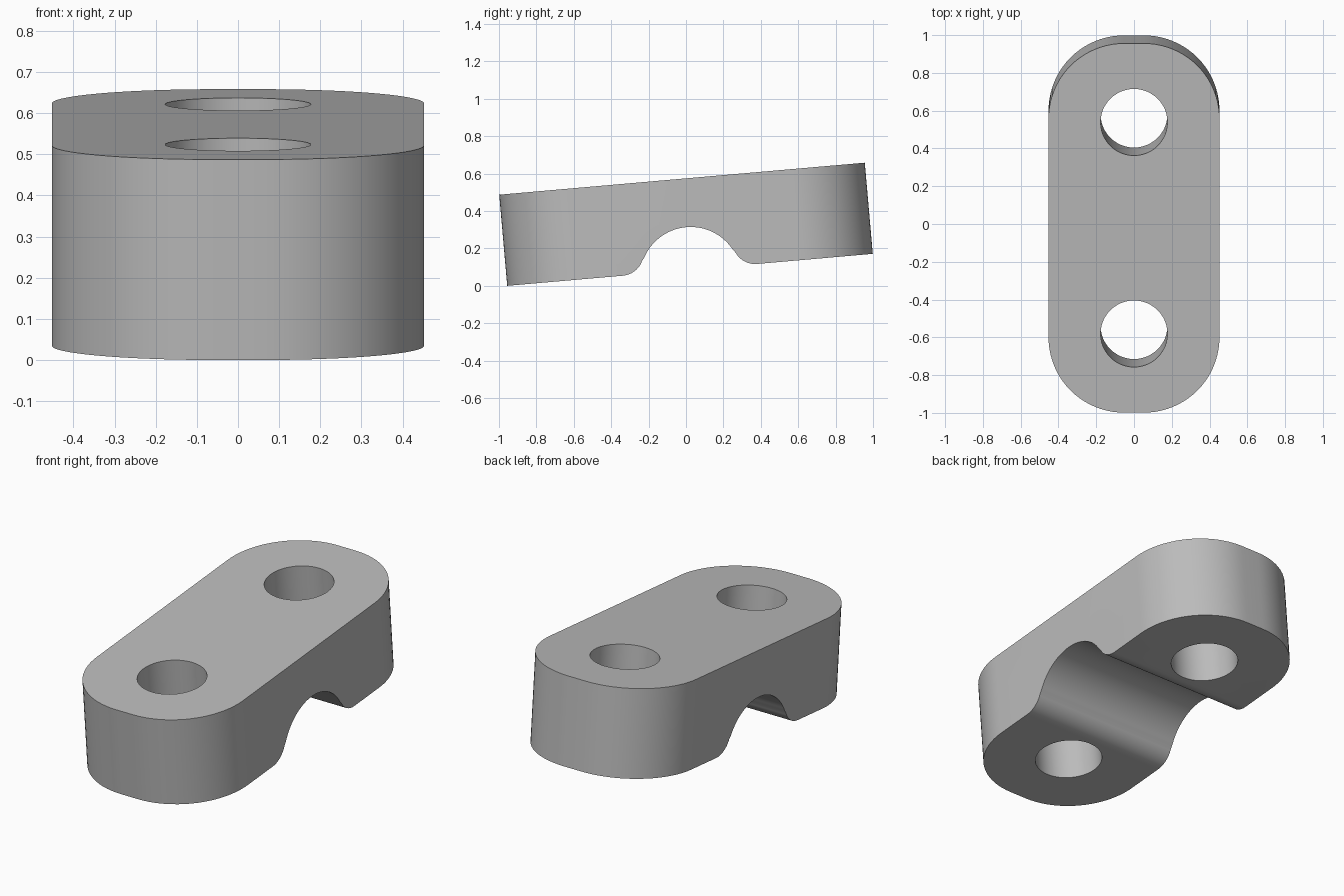
import bpy
import bmesh
from math import sin, cos, pi, radians, atan2
from mathutils import Matrix, Vector

if "Cube" in bpy.data.objects:
    bpy.data.objects.remove(bpy.data.objects["Cube"])

HALF_LENGTH, HALF_WIDTH, HALF_HEIGHT = 0.981, 0.4525, 0.2445
CORNER = 0.4            # plan corner radius
HOLE_Y, HOLE_R = 0.562, 0.177
GROOVE_R, GROOVE_DROP = 0.27, 0.041   # radius, centre depth below underside
FILLET_R, FILLET_Y = 0.12, 0.36
TILT = radians(5)

grey = bpy.data.materials.new("mid grey")
grey.use_nodes = True
COLOUR = (0.5, 0.5, 0.5, 1)
grey.diffuse_color = COLOUR
grey.node_tree.nodes["Principled BSDF"].inputs["Base Color"].default_value = COLOUR


def arc(cx, cy, r, start, end, steps):
    """Points along an arc, angles in radians."""
    angles = [start + (end - start) * i / steps for i in range(steps + 1)]
    return [(cx + r * cos(a), cy + r * sin(a)) for a in angles]


def prism(name, outline, place, depth):
    """Closed solid: outline points placed in space, then extruded."""
    bm = bmesh.new()
    face = bm.faces.new([bm.verts.new(place(*p)) for p in outline])
    extruded = bmesh.ops.extrude_face_region(bm, geom=[face])["geom"]
    moved = [v for v in extruded if isinstance(v, bmesh.types.BMVert)]
    bmesh.ops.translate(bm, verts=moved, vec=Vector(depth))
    bmesh.ops.recalc_face_normals(bm, faces=bm.faces)
    mesh = bpy.data.meshes.new(name)
    bm.to_mesh(mesh)
    bm.free()
    mesh.materials.append(grey)
    obj = bpy.data.objects.new(name, mesh)
    bpy.context.collection.objects.link(obj)
    return obj


def cut(target, cutter):
    """Subtract the cutter, then discard it."""
    mod = target.modifiers.new("cut", "BOOLEAN")
    mod.operation, mod.solver, mod.object = "DIFFERENCE", "EXACT", cutter
    bpy.context.view_layer.objects.active = target
    bpy.ops.object.modifier_apply(modifier=mod.name)
    bpy.data.objects.remove(cutter)


# Rounded slab
plan = []
for i, (sx, sy) in enumerate([(1, 1), (-1, 1), (-1, -1), (1, -1)]):
    plan += arc(sx * (HALF_WIDTH - CORNER), sy * (HALF_LENGTH - CORNER),
                CORNER, i * pi / 2, (i + 1) * pi / 2, 20)
clamp = prism("clamp_body", plan, lambda x, y: (x, y, -HALF_HEIGHT),
              (0, 0, 2 * HALF_HEIGHT))

# Bolt holes
for side in (-1, 1):
    circle = arc(0, side * HOLE_Y, HOLE_R, 0, 2 * pi, 48)[:-1]
    cut(clamp, prism("hole_cutter", circle, lambda x, y: (x, y, -1), (0, 0, 2)))

# Pipe groove with flared lips, measured from the underside
blend = atan2(FILLET_R + GROOVE_DROP, FILLET_Y)
lip = arc(FILLET_Y, FILLET_R, FILLET_R, -pi / 2, blend - pi, 12)
crown = arc(0, -GROOVE_DROP, GROOVE_R, blend, pi - blend, 32)
profile = [(FILLET_Y, -0.2)] + lip + crown[1:-1]
profile += [(-y, z) for y, z in reversed(lip)] + [(-FILLET_Y, -0.2)]
cut(clamp, prism("groove_cutter", profile,
                 lambda y, z: (-1, y, z - HALF_HEIGHT), (2, 0, 0)))

# Tilt the part and rest it on the ground
clamp.data.transform(Matrix.Rotation(TILT, 4, "X"))
lowest = min(v.co.z for v in clamp.data.vertices)
clamp.data.transform(Matrix.Translation((0, 0, -lowest)))

bpy.ops.object.select_all(action="DESELECT")
clamp.select_set(True)
bpy.context.view_layer.objects.active = clamp
bpy.ops.object.shade_smooth_by_angle(angle=radians(30))
